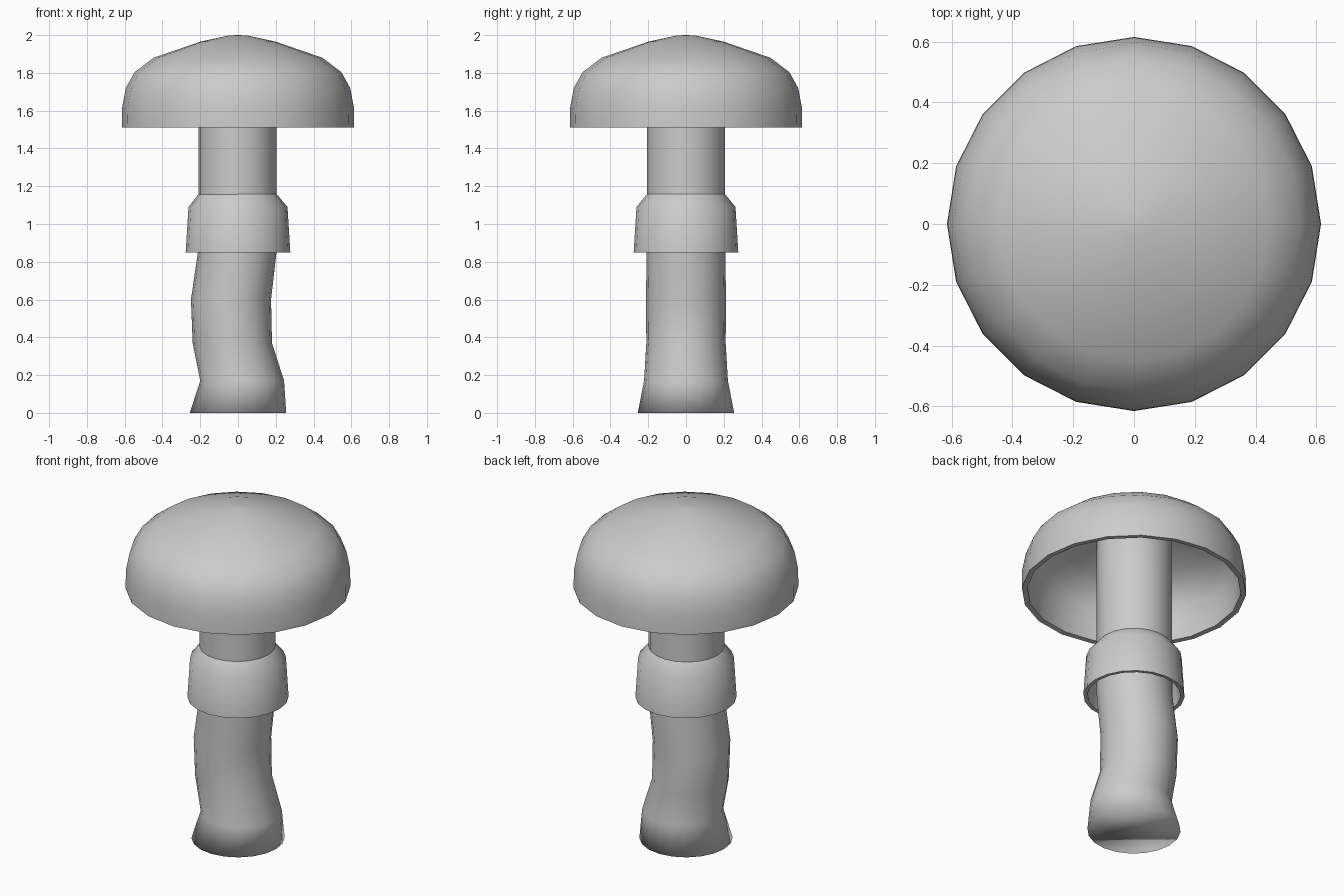
import bpy, bmesh
from math import cos, sin, pi, radians

if "Cube" in bpy.data.objects:
    bpy.data.objects.remove(bpy.data.objects["Cube"])

SIDES = 20


def loft(name, rings, cap_start=False, cap_end=False, angle=None):
    """Skin round sections given as (radius, z, centre_x)."""
    bm = bmesh.new()
    loops = []
    for r, z, cx in rings:
        loops.append([bm.verts.new((cx + r * cos(2 * pi * i / SIDES),
                                    r * sin(2 * pi * i / SIDES), z))
                      for i in range(SIDES)])
    for a, b in zip(loops, loops[1:]):
        for i in range(SIDES):
            j = (i + 1) % SIDES
            bm.faces.new((a[i], a[j], b[j], b[i]))
    if cap_start:
        bm.faces.new(loops[0][::-1])
    if cap_end:
        bm.faces.new(loops[-1])
    bmesh.ops.remove_doubles(bm, verts=bm.verts, dist=1e-5)
    bmesh.ops.recalc_face_normals(bm, faces=bm.faces)
    mesh = bpy.data.meshes.new(name)
    bm.to_mesh(mesh)
    bm.free()
    ob = bpy.data.objects.new(name, mesh)
    bpy.context.collection.objects.link(ob)
    bpy.ops.object.select_all(action='DESELECT')
    ob.select_set(True)
    bpy.context.view_layer.objects.active = ob
    if angle is None:
        bpy.ops.object.shade_smooth()
    else:
        bpy.ops.object.shade_smooth_by_angle(angle=radians(angle))
    return ob


# Curved stem with a flared foot, running up into the cap
loft("stem", [(0.255, 0, 0), (0.222, 0.17, 0.022), (0.21, 0.37, -0.03),
              (0.212, 0.6, -0.037), (0.208, 0.86, -0.003),
              (0.207, 1.16, -0.003), (0.207, 1.51, -0.003),
              (0.207, 1.91, -0.003), (0.18, 1.935, 0)],
     cap_start=True, cap_end=True)

# Hanging skirt around the stem, open underneath
loft("stem_skirt", [(0.205, 1.12, -0.002), (0.255, 0.852, 0),
                    (0.277, 0.85, 0), (0.262, 1.09, 0),
                    (0.205, 1.16, -0.002)], angle=60)

# Hollow domed cap: outer dome down to the rim, then the inner shell
outer = [(0.05, 1.998), (0.2, 1.965), (0.447, 1.88), (0.548, 1.803),
         (0.594, 1.72), (0.613, 1.62), (0.615, 1.51)]
inner = [(0.585, 1.512), (0.583, 1.615), (0.566, 1.705), (0.525, 1.78),
         (0.435, 1.85), (0.19, 1.935)]
profile = [(0, 2.0)] + outer + inner + [(0, 1.965)]
loft("cap", [(r, z, 0) for r, z in profile], angle=60)
